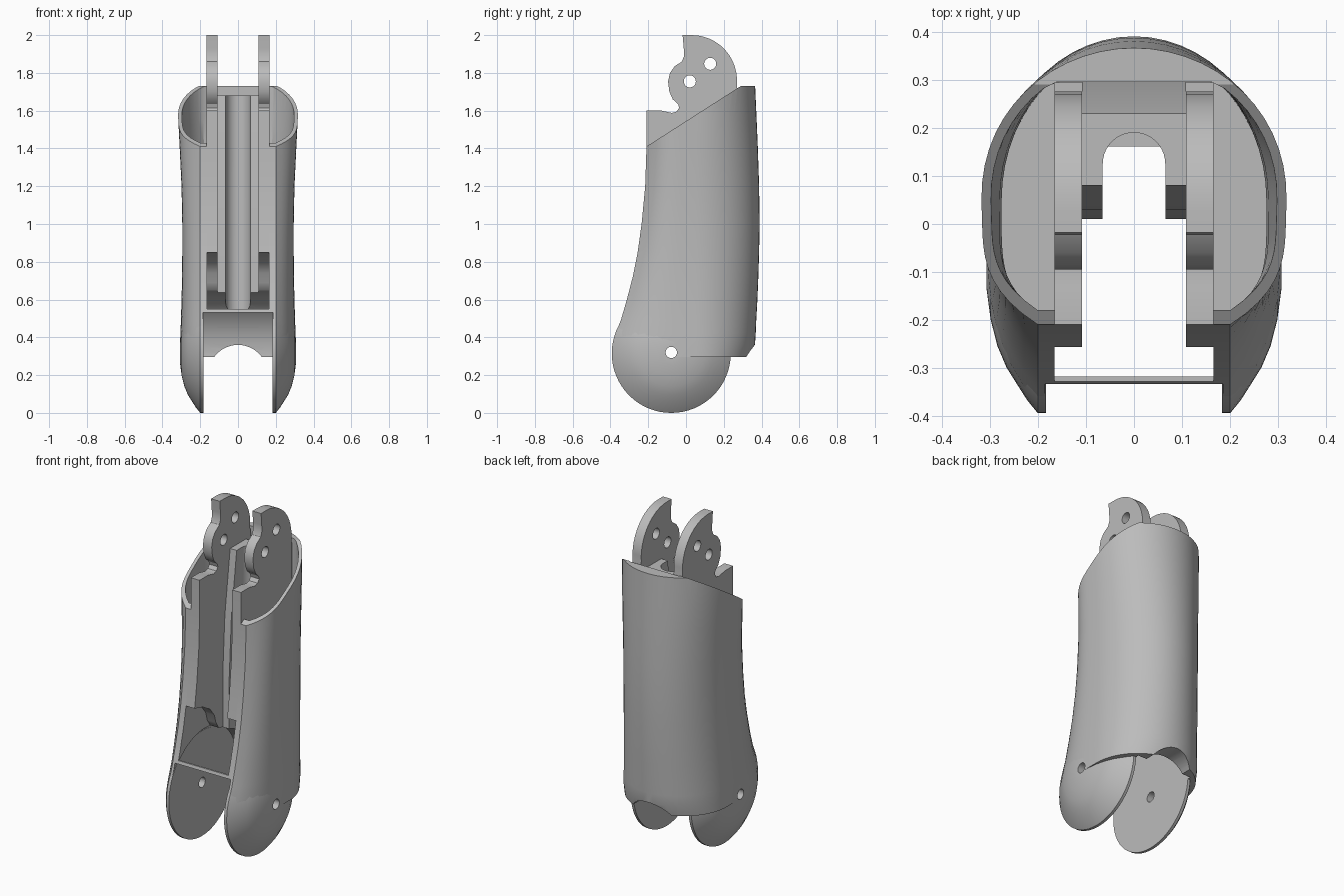
import bpy, bmesh, math
from mathutils import Matrix, Vector

cube = bpy.data.objects.get("Cube")
if cube:
    bpy.data.objects.remove(cube, do_unlink=True)

grey = bpy.data.materials.new("plain grey")
grey.use_nodes = True
grey.diffuse_color = (0.5, 0.5, 0.5, 1)
grey.node_tree.nodes["Principled BSDF"].inputs["Base Color"].default_value = (0.5, 0.5, 0.5, 1)

PIVOT_Y, PIVOT_Z, LOBE_R = -0.078, 0.315, 0.315
# height, half width, front y, back y
ROWS = [(0.295, 0.308, -0.39, 0.345), (0.36, 0.307, -0.388, 0.365),
        (0.42, 0.305, -0.374, 0.369), (0.49, 0.302, -0.345, 0.372),
        (0.6, 0.299, -0.313, 0.378), (0.72, 0.296, -0.282, 0.383),
        (0.85, 0.295, -0.256, 0.387), (1.0, 0.295, -0.235, 0.39),
        (1.2, 0.299, -0.216, 0.387), (1.41, 0.309, -0.209, 0.38),
        (1.55, 0.316, -0.209, 0.374), (1.73, 0.322, -0.209, 0.366)]


def finish(name, bm):
    bmesh.ops.recalc_face_normals(bm, faces=bm.faces[:])
    mesh = bpy.data.meshes.new(name)
    bm.to_mesh(mesh)
    bm.free()
    mesh.materials.append(grey)
    ob = bpy.data.objects.new(name, mesh)
    bpy.context.collection.objects.link(ob)
    return ob


def loft(name, rings):
    """Closed solid through a stack of equal rings."""
    bm = bmesh.new()
    loops = [[bm.verts.new(p) for p in ring] for ring in rings]
    n = len(loops[0])
    for a, b in zip(loops, loops[1:]):
        for i in range(n):
            j = (i + 1) % n
            bm.faces.new((a[i], a[j], b[j], b[i]))
    bm.faces.new(loops[0])
    bm.faces.new(loops[-1])
    return finish(name, bm)


def prism(name, profile, x0, x1):
    """Side profile of (y, z) points extruded along x."""
    return loft(name, [[(x, y, z) for y, z in profile] for x in (x0, x1)])


def circle(y, z, r, n=48):
    return [(y + r * math.cos(math.tau * i / n), z + r * math.sin(math.tau * i / n))
            for i in range(n)]


def box(name, x0, x1, y0, y1, z0, z1):
    return prism(name, [(y0, z0), (y1, z0), (y1, z1), (y0, z1)], x0, x1)


def cut(ob, *cutters):
    bpy.context.view_layer.objects.active = ob
    for c in cutters:
        mod = ob.modifiers.new("cut", 'BOOLEAN')
        mod.operation, mod.solver, mod.object = 'DIFFERENCE', 'EXACT', c
        bpy.ops.object.modifier_apply(modifier=mod.name)


def smooth(ob, angle=30):
    bpy.ops.object.select_all(action='DESELECT')
    ob.select_set(True)
    bpy.context.view_layer.objects.active = ob
    bpy.ops.object.shade_smooth_by_angle(angle=math.radians(angle))


def section(z, w, front, back, y_max=1.0):
    """Rounded outline with a flat front edge."""
    half = []
    for i in range(9):
        t = i / 9
        half.append((0.2 + (w - 0.2) * (1 - (1 - t) ** 3), front * (1 - t)))
    for i in range(15):
        a = math.pi / 2 * i / 14
        half.append((w * math.cos(a), min(y_max, 0.05 + (back - 0.05) * math.sin(a))))
    half[-1] = (0.0, half[-1][1])
    pts = half + [(-x, y) for x, y in reversed(half[:-1])]
    return [(x, y, z) for x, y in pts]


# Cutters
hollow_rows = [r for r in ROWS if r[0] > 0.8] + [(1.9, 0.33, -0.209, 0.366)]
hollow = loft("hollow_cutter", [section(z, w - 0.02, f + 0.03, b - 0.02, 0.295)
                                for z, w, f, b in hollow_rows])
slope = prism("slope_cutter", [(-0.5, 1.224), (0.29, 1.73), (0.29, 1.95), (-0.5, 1.95)], -0.5, 0.5)
slot = box("slot_cutter", -0.165, 0.165, -0.6, 0.2945, 0.55, 1.95)
knuckle = prism("knuckle_cutter", circle(PIVOT_Y, PIVOT_Z, 0.335, 64), -0.185, 0.185)
pin = prism("pin_cutter", circle(PIVOT_Y, PIVOT_Z + 0.005, 0.03, 24), -0.5, 0.5)
arch = loft("arch_cutter", [[(x, y, z) for x, z in circle(0, 0.204, 0.156)] for y in (0.1, 0.6)])
groove_shape = [(0.065 * math.cos(math.pi * i / 20), 0.125 + 0.065 * math.sin(math.pi * i / 20))
                for i in range(21)] + [(-0.065, -0.3), (0.065, -0.3)]
groove = loft("groove_cutter", [[(x, y, z) for x, y in groove_shape] for z in (0.3, 1.9)])
holes = [prism("link_hole_cutter", circle(y, z, 0.032, 24), -0.5, 0.5)
         for y, z in ((0.02, 1.755), (0.128, 1.848))]

# Outer shell
shell = loft("outer_shell", [section(*row) for row in ROWS])
cut(shell, hollow, slot, slope, knuckle, arch, pin)
smooth(shell)

# Domed knuckle lobes on both sides
dome = [(0.183, LOBE_R), (0.2, LOBE_R), (0.222, 0.288), (0.243, 0.255), (0.265, 0.22),
        (0.284, 0.175), (0.298, 0.12), (0.306, 0.06), (0.307, 0.035)]
for side, label in ((1, "left"), (-1, "right")):
    lobe = loft(label + "_knuckle_lobe",
                [[(side * x, y, z) for y, z in circle(PIVOT_Y, PIVOT_Z, r, 64)] for x, r in dome])
    cut(lobe, pin)
    smooth(lobe)

# Side link plates with hooked tabs
front_edge = [(f, z) for z, w, f, b in reversed(ROWS) if 0.8 < z < 1.5]
tab_arc = [(0.03 + 0.24 * math.sin(a), 1.76 + 0.24 * math.cos(a))
           for a in (math.radians(d) for d in range(0, 97, 8))]
hook = [(-0.13, 1.6), (-0.075, 1.588), (-0.05, 1.595), (-0.036, 1.615), (-0.042, 1.635),
        (-0.07, 1.66), (-0.088, 1.7), (-0.095, 1.755), (-0.085, 1.8), (-0.06, 1.835),
        (-0.022, 1.86), (-0.01, 1.89), (-0.012, 1.93), (-0.018, 2.0)]
heel = [(0.275, 1.7), (0.275, 0.45), (0.12, 0.5), (0.04, 0.6), (-0.03, 0.65),
        (-0.055, 0.69), (-0.07, 0.74), (-0.11, 0.79), (-0.18, 0.83)]
outline = hook + tab_arc + heel + front_edge[::-1] + [(-0.209, 1.6)]
for side, label in ((1, "left"), (-1, "right")):
    plate = prism(label + "_link_plate", outline, side * 0.108, side * 0.1655)
    cut(plate, knuckle, *holes)
    smooth(plate)

# Grooved centre block between the plates
block = prism("centre_block", [(0.08, 1.68), (0.23, 1.68), (0.295, 1.5), (0.295, 0.45), (0.01, 0.45),
                               (0.01, 0.95), (0.03, 1.3)], -0.1085, 0.1085)
cut(block, groove, knuckle)
smooth(block)

# Remove the helpers once the cuts are applied
for helper in [hollow, slope, slot, knuckle, pin, arch, groove] + holes:
    bpy.data.objects.remove(helper, do_unlink=True)
